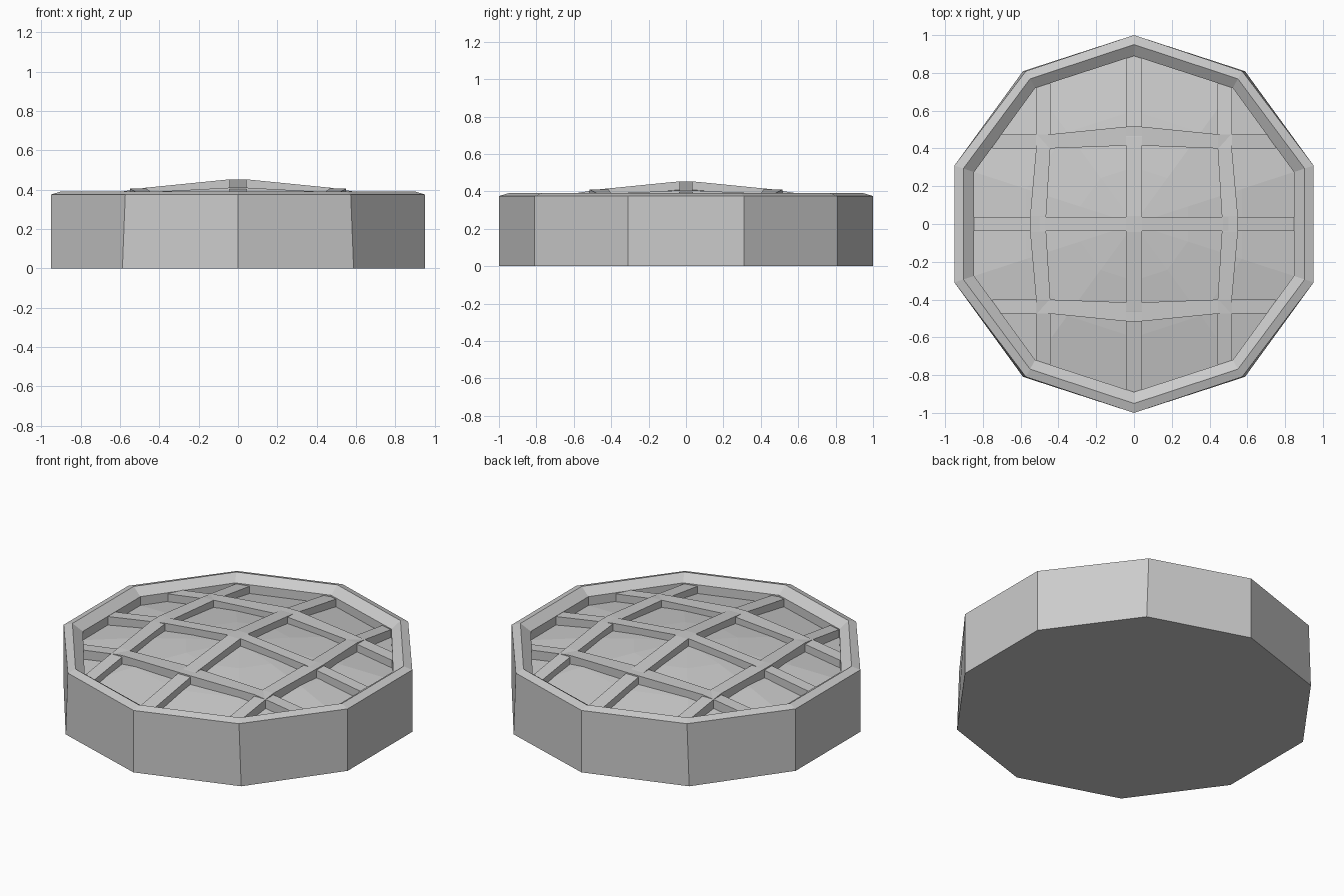
import bpy, bmesh, math

if "Cube" in bpy.data.objects:
    bpy.data.objects.remove(bpy.data.objects["Cube"], do_unlink=True)

GREY = (0.6, 0.6, 0.6, 1)
mat = bpy.data.materials.new("plain grey")
mat.use_nodes = True
mat.diffuse_color = GREY
mat.node_tree.nodes["Principled BSDF"].inputs["Base Color"].default_value = GREY


def finish(name, bm):
    bmesh.ops.recalc_face_normals(bm, faces=bm.faces)
    mesh = bpy.data.meshes.new(name)
    bm.to_mesh(mesh)
    bm.free()
    mesh.materials.append(mat)
    obj = bpy.data.objects.new(name, mesh)
    bpy.context.collection.objects.link(obj)
    return obj


SIDES = 10


def ring(bm, r, z, pinch=1.0):
    """Ten-sided ring with a corner on +y; pinch narrows the shoulder corners."""
    verts = []
    for i in range(SIDES):
        a = math.pi / 2 + i * math.tau / SIDES
        x, y = r * math.cos(a), r * math.sin(a)
        if abs(y) < 0.9 * r and abs(y) > 0.5 * r:
            x *= pinch
        verts.append(bm.verts.new((x, y, z)))
    return verts


def bridge(bm, a, b):
    for i in range(SIDES):
        j = (i + 1) % SIDES
        bm.faces.new((a[i], a[j], b[j], b[i]))


# Filling profile as (radius, height), shared by the lattice
FILL = [(0, 0.412), (0.3, 0.388), (0.6, 0.349), (0.89, 0.297)]


def fill_height(r):
    for (r0, z0), (r1, z1) in zip(FILL, FILL[1:]):
        if r <= r1:
            return z0 + (z1 - z0) * (r - r0) / (r1 - r0)
    return FILL[-1][1]


# Crust: outer wall, bevelled rim, inner slope and inner wall
bm = bmesh.new()
profile = [(1, 0, 1), (1, 0.375, 0.975), (0.95, 0.39, 0.985),
           (0.89, 0.35, 1), (0.89, 0.28, 1)]
rings = [ring(bm, *p) for p in profile]
for a, b in zip(rings, rings[1:]):
    bridge(bm, a, b)
bm.faces.new(rings[0])
bm.faces.new(rings[-1])
finish("crust", bm)

# Filling: shallow faceted dome
bm = bmesh.new()
rings = [ring(bm, r, z) for r, z in FILL[1:]]
for a, b in zip(rings, rings[1:]):
    bridge(bm, a, b)
apex = bm.verts.new((0, 0, FILL[0][1]))
for i in range(SIDES):
    bm.faces.new((rings[0][i], rings[0][(i + 1) % SIDES], apex))
bm.faces.new(rings[-1])
finish("filling", bm)


# Lattice strips: stations are (distance along, low edge, high edge)
def strip(name, half, along_y, side=1):
    stations = [(-t, lo, hi) for t, lo, hi in reversed(half)] + half
    bm = bmesh.new()
    sections = []
    for t, lo, hi in stations:
        mid = (abs(t), (lo + hi) / 2)
        top = fill_height(min(0.89, math.hypot(*mid))) + 0.044
        corners = [(lo, top), (hi, top), (hi, top - 0.09), (lo, top - 0.09)]
        sections.append([bm.verts.new((w * side, t, z) if along_y else (t, w * side, z))
                         for w, z in corners])
    for a, b in zip(sections, sections[1:]):
        for i in range(4):
            j = (i + 1) % 4
            bm.faces.new((a[i], a[j], b[j], b[i]))
    bm.faces.new(sections[0])
    bm.faces.new(sections[-1])
    finish(name, bm)


W = 0.042
strip("middle_cross_strip", [(t, -0.036, 0.036) for t in (W, 0.47, 0.85)], False)
strip("middle_long_strip", [(t, -W, W) for t in (W, 0.46, 0.89)], True)

cross = [(W, 0.415, 0.515), (0.445, 0.4, 0.475), (0.52, 0.4, 0.475), (0.75, 0.4, 0.475)]
long = [(W, 0.465, 0.55), (0.4, 0.443, 0.518), (0.475, 0.443, 0.518), (0.745, 0.443, 0.518)]
for side, cross_name, long_name in ((1, "back", "left"), (-1, "front", "right")):
    strip(cross_name + "_cross_strip", cross, False, side)
    strip(long_name + "_long_strip", long, True, side)
